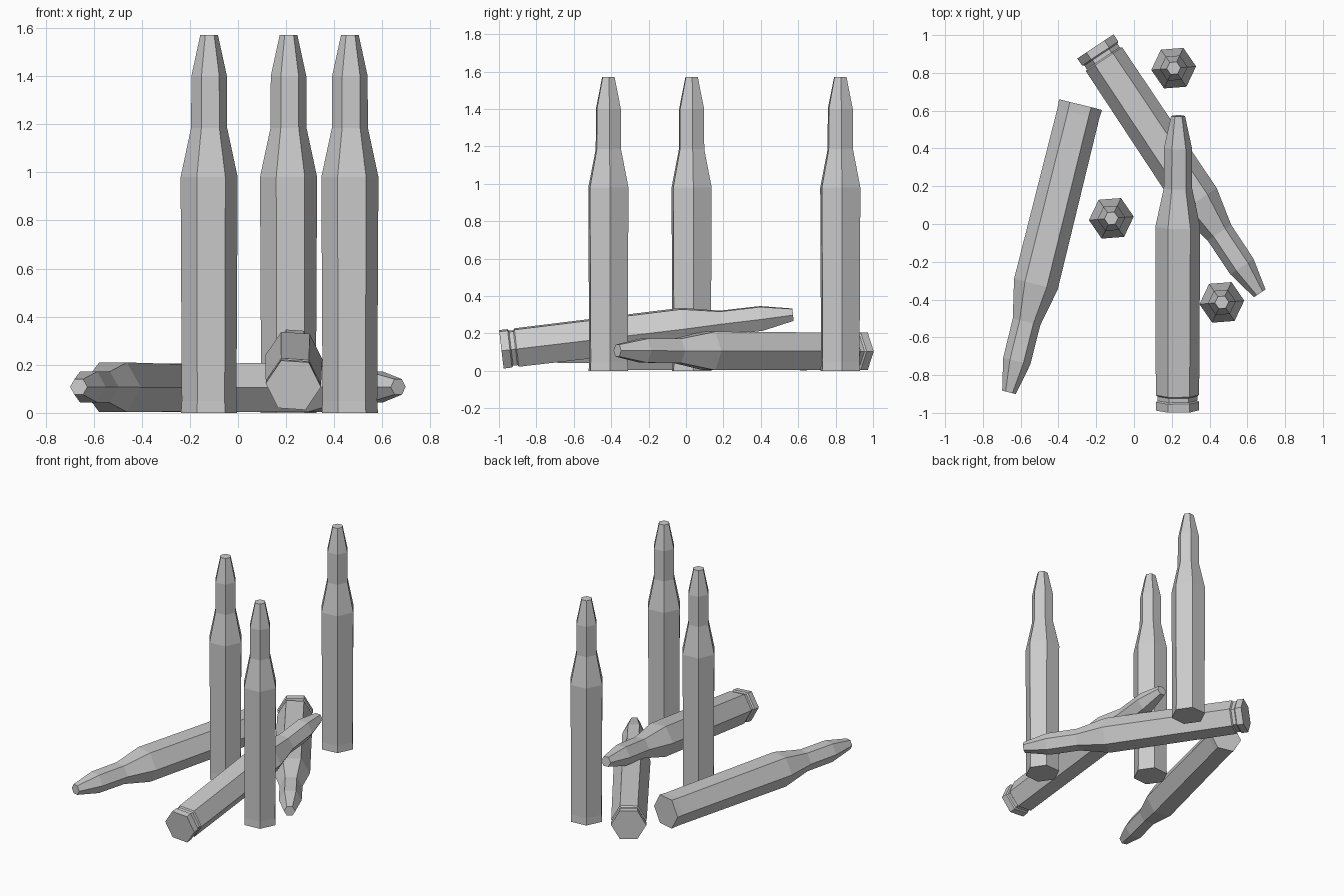
import bpy, bmesh
from math import cos, sin, pi, radians
from mathutils import Vector, Matrix

if "Cube" in bpy.data.objects:
    bpy.data.objects.remove(bpy.data.objects["Cube"], do_unlink=True)

metal = bpy.data.materials.new("grey_metal")
metal.use_nodes = True
GREY = (0.6, 0.6, 0.6, 1)
metal.diffuse_color = GREY
metal.node_tree.nodes["Principled BSDF"].inputs["Base Color"].default_value = GREY

SIDES = 6
# (radius, height) profiles from the base up
UPPER = [(0.119, 0.98), (0.075, 1.185), (0.074, 1.4), (0.037, 1.57)]
PLAIN_BASE = [(0.117, 0), (0.114, 0.05)]
GROOVED_BASE = [(0.115, 0), (0.115, 0.045), (0.105, 0.052),
                (0.105, 0.075), (0.115, 0.082)]


def make_cartridge(name, base, tip, roll, lower):
    """Six-sided lathe along the line from base to tip."""
    bm = bmesh.new()
    rings = []
    for r, h in lower + UPPER:
        rings.append([bm.verts.new((r * cos(2 * pi * i / SIDES),
                                    r * sin(2 * pi * i / SIDES), h))
                      for i in range(SIDES)])
    for a, b in zip(rings, rings[1:]):
        for i in range(SIDES):
            j = (i + 1) % SIDES
            bm.faces.new((a[i], a[j], b[j], b[i]))
    bm.faces.new(rings[0][::-1])
    bm.faces.new(rings[-1])
    mesh = bpy.data.meshes.new(name)
    bm.to_mesh(mesh)
    bm.free()
    mesh.materials.append(metal)

    # Orient: local z follows the axis, local x stays level
    d = (Vector(tip) - Vector(base)).normalized()
    side = d.cross(Vector((0, 0, 1)))
    side = side.normalized() if side.length > 0.01 else Vector((1, 0, 0))
    frame = Matrix((side, d.cross(side), d)).transposed().to_4x4()
    obj = bpy.data.objects.new(name, mesh)
    obj.matrix_world = (Matrix.Translation(base) @ frame
                        @ Matrix.Rotation(radians(roll), 4, "Z"))
    bpy.context.collection.objects.link(obj)


# Upright cartridges
for label, x, y in (("middle", -0.12, 0.03), ("back", 0.21, 0.825),
                    ("front", 0.465, -0.415)):
    make_cartridge("standing_cartridge_" + label, (x, y, 0), (x, y, 1), 4.5, PLAIN_BASE)

# Fallen cartridges, the last one leaning on another
make_cartridge("lying_cartridge_right", (-0.283, 0.632, 0.104),
               (-0.66, -0.884, 0.108), 0, PLAIN_BASE)
make_cartridge("lying_cartridge_back", (-0.204, 0.94, 0.104),
               (0.661, -0.36, 0.108), 0, GROOVED_BASE)
make_cartridge("leaning_cartridge", (0.23, -0.987, 0.115),
               (0.233, 0.57, 0.3), 4, GROOVED_BASE)
